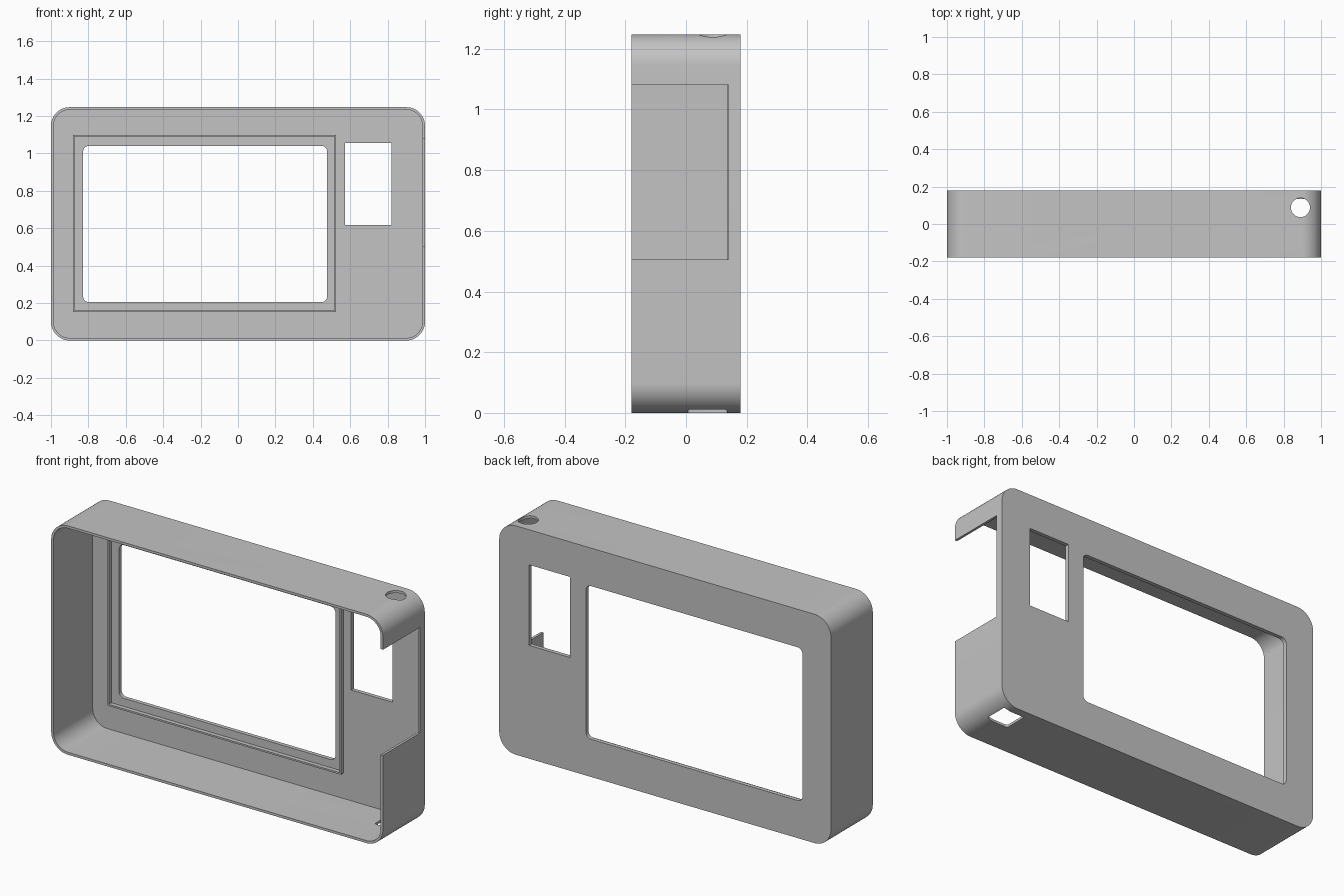
import bpy, bmesh, math
from mathutils import Matrix

old = bpy.data.objects.get("Cube")
if old:
    bpy.data.objects.remove(old, do_unlink=True)

HEIGHT = 1.247
FRONT, BACK = -0.18, 0.18
INNER_BACK = 0.158
WALL = 0.0135
RADIUS = 0.1

grey = bpy.data.materials.new("plastic_grey")
grey.use_nodes = True
colour = (0.55, 0.55, 0.55, 1)
grey.diffuse_color = colour
grey.node_tree.nodes["Principled BSDF"].inputs["Base Color"].default_value = colour


def prism(name, u, v, depth, radius=0, axis="Y", steps=12):
    """Rounded rectangle spanning u and v, extruded along the y or z axis."""
    (u0, u1), (v0, v1), (d0, d1) = u, v, depth
    outline = []
    if radius:
        corners = [(u1, v1, -1, -1), (u0, v1, 1, -1), (u0, v0, 1, 1), (u1, v0, -1, 1)]
        for quarter, (cu, cv, su, sv) in enumerate(corners):
            for i in range(steps + 1):
                a = (quarter + i / steps) * math.pi / 2
                outline.append((cu + su * radius + radius * math.cos(a),
                                cv + sv * radius + radius * math.sin(a)))
    else:
        outline = [(u1, v1), (u0, v1), (u0, v0), (u1, v0)]

    def place(a, b, d):
        return (a, d, b) if axis == "Y" else (a, b, d)

    bm = bmesh.new()
    face = bm.faces.new([bm.verts.new(place(a, b, d0)) for a, b in outline])
    moved = bmesh.ops.extrude_face_region(bm, geom=[face])["geom"]
    bmesh.ops.translate(bm, vec=place(0, 0, d1 - d0),
                        verts=[g for g in moved if isinstance(g, bmesh.types.BMVert)])
    return finish(name, bm)


def finish(name, bm):
    bmesh.ops.recalc_face_normals(bm, faces=bm.faces)
    mesh = bpy.data.meshes.new(name)
    bm.to_mesh(mesh)
    bm.free()
    mesh.materials.append(grey)
    obj = bpy.data.objects.new(name, mesh)
    bpy.context.collection.objects.link(obj)
    return obj


def cut(target, cutter):
    """Subtract the cutter from the target, then discard it."""
    cutter.hide_render = True
    mod = target.modifiers.new("cut", "BOOLEAN")
    mod.operation = "DIFFERENCE"
    mod.solver = "EXACT"
    mod.object = cutter
    bpy.context.view_layer.objects.active = target
    bpy.ops.object.modifier_apply(modifier=mod.name)
    bpy.data.objects.remove(cutter, do_unlink=True)


# Hollow case, open at the front
case = prism("case_shell", (-1, 1), (0, HEIGHT), (FRONT, BACK), RADIUS)
cut(case, prism("cavity", (-1 + WALL, 1 - WALL), (WALL, HEIGHT - WALL),
                (FRONT - 0.1, INNER_BACK), RADIUS - WALL))

# Display window and small window through the back wall
cut(case, prism("display_opening", (-0.828, 0.477), (0.205, 1.04), (0.1, 0.3), 0.03, steps=6))
cut(case, prism("small_opening", (0.572, 0.82), (0.617, 1.056), (0.1, 0.3)))

# Notch in the left side wall
cut(case, prism("side_notch", (0.94, 1.1), (0.505, 1.08), (FRONT - 0.1, 0.14)))

# Cable slot in the bottom and round hole in the top
cut(case, prism("bottom_slot", (0.82, 0.945), (0.005, 0.135), (-0.1, 0.06), 0.01, "Z", 4))
bm = bmesh.new()
bmesh.ops.create_cone(bm, cap_ends=True, segments=40, radius1=0.051, radius2=0.051,
                      depth=0.2, matrix=Matrix.Translation((0.89, 0.088, HEIGHT)))
cut(case, finish("top_hole", bm))

# Thin raised frame around the display window
frame = prism("display_frame", (-0.882, 0.525), (0.152, 1.098), (0.135, INNER_BACK + 0.002))
cut(frame, prism("frame_opening", (-0.873, 0.516), (0.161, 1.089), (0.1, 0.2)))

# Shallow square pad in the lower corner
pad = prism("mounting_pad", (0.797, 0.965), (0.083, 0.259), (0.15, INNER_BACK + 0.002))

# Smooth the round corners, keeping the edges sharp
for obj in (case, frame, pad):
    bpy.ops.object.select_all(action="DESELECT")
    obj.select_set(True)
    bpy.context.view_layer.objects.active = obj
    bpy.ops.object.shade_smooth_by_angle(angle=math.radians(30))
